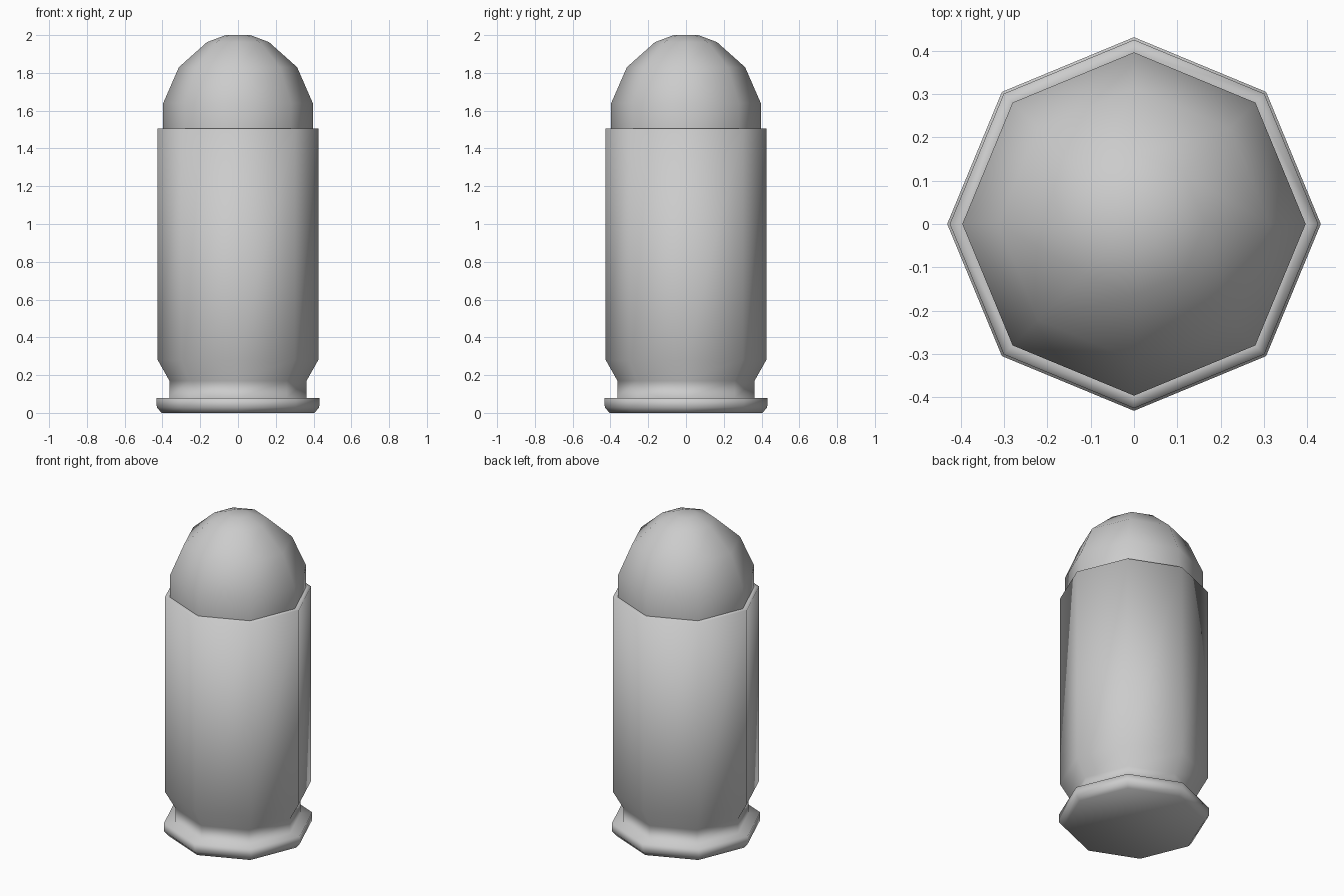
import bpy, bmesh, math

if "Cube" in bpy.data.objects:
    bpy.data.objects.remove(bpy.data.objects["Cube"])

SIDES = 8


def lathe(name, profile, cap_bottom=False, cap_top=False):
    """Turn a (radius, height) profile into a smooth-shaded eight-sided solid."""
    bm = bmesh.new()
    rings = []
    for r, z in profile:
        rings.append([bm.verts.new((r * math.cos(2 * math.pi * i / SIDES),
                                    r * math.sin(2 * math.pi * i / SIDES), z))
                      for i in range(SIDES)])
    for low, high in zip(rings, rings[1:]):
        for i in range(SIDES):
            j = (i + 1) % SIDES
            bm.faces.new((low[i], low[j], high[j], high[i]))
    if cap_bottom:
        bm.faces.new(rings[0][::-1])
    if cap_top:
        bm.faces.new(rings[-1])
    for f in bm.faces:
        f.smooth = True
    mesh = bpy.data.meshes.new(name)
    bm.to_mesh(mesh)
    bm.free()
    obj = bpy.data.objects.new(name, mesh)
    bpy.context.collection.objects.link(obj)
    return obj


# Casing: base rim, extraction groove, straight wall and mouth ledge
lathe("casing", [(0.405, 0.0), (0.43, 0.03), (0.431, 0.08), (0.363, 0.08),
                 (0.363, 0.17), (0.425, 0.28), (0.425, 1.505), (0.396, 1.505)],
      cap_bottom=True)

# Rounded tip seated in the casing mouth
lathe("rounded_tip", [(0.396, 1.505), (0.396, 1.64), (0.313, 1.83),
                      (0.164, 1.963), (0.065, 2.0)],
      cap_top=True)
